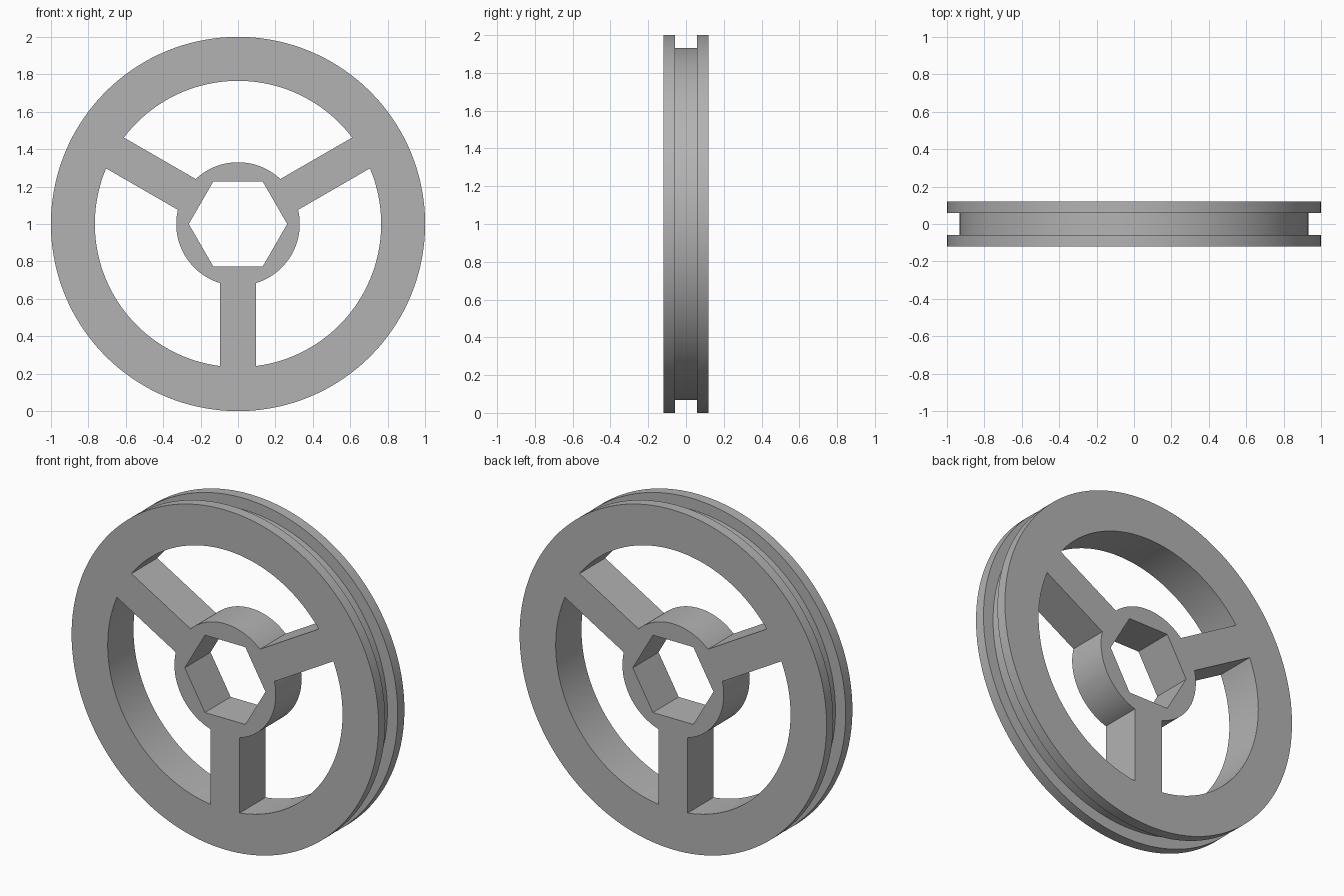
import bpy, bmesh
from math import sin, cos, asin, pi, radians

cube = bpy.data.objects.get("Cube")
if cube:
    bpy.data.objects.remove(cube, do_unlink=True)

SEGMENTS = 144
HALF_DEPTH, HALF_GROOVE = 0.12, 0.058
RIM, GROOVE, RIM_INNER, HUB, HEX = 1.0, 0.933, 0.765, 0.33, 0.263
HALF_SPOKE = 0.095

grey = bpy.data.materials.new("plain grey")
grey.use_nodes = True
colour = (0.45, 0.45, 0.45, 1)
grey.diffuse_color = colour
grey.node_tree.nodes["Principled BSDF"].inputs["Base Color"].default_value = colour


def arc(radius, start, end, count):
    """Points (x, z) on an arc around the axle."""
    angles = [start + (end - start) * i / count for i in range(count + 1)]
    return [(radius * cos(a), radius * sin(a)) for a in angles]


def loft(name, rings):
    """Closed solid along y from rings given as (y, points)."""
    bm = bmesh.new()
    loops = [[bm.verts.new((x, y, z + 1)) for x, z in pts] for y, pts in rings]
    for a, b in zip(loops, loops[1:]):
        for i in range(len(a)):
            j = (i + 1) % len(a)
            bm.faces.new((a[i], a[j], b[j], b[i]))
    bm.faces.new(loops[0])
    bm.faces.new(loops[-1])
    bmesh.ops.recalc_face_normals(bm, faces=bm.faces)
    mesh = bpy.data.meshes.new(name)
    bm.to_mesh(mesh)
    bm.free()
    mesh.materials.append(grey)
    obj = bpy.data.objects.new(name, mesh)
    bpy.context.collection.objects.link(obj)
    return obj


def circle(radius):
    return arc(radius, 0, 2 * pi, SEGMENTS)[:-1]


# Solid pulley disc with a belt groove around its edge
wheel = loft("spoked_pulley_wheel", [
    (-HALF_DEPTH, circle(RIM)), (-HALF_GROOVE, circle(RIM)),
    (-HALF_GROOVE, circle(GROOVE)), (HALF_GROOVE, circle(GROOVE)),
    (HALF_GROOVE, circle(RIM)), (HALF_DEPTH, circle(RIM))])

# Cutters: hexagonal axle hole and the three openings between the spokes
outlines = {"hex_hole_cutter": arc(HEX, 0, 2 * pi, 6)[:-1]}
for n in range(3):
    start = radians(30 + 120 * n)
    end = start + radians(120)
    outer, inner = asin(HALF_SPOKE / RIM_INNER), asin(HALF_SPOKE / HUB)
    outlines[f"opening_cutter_{n + 1}"] = (
        arc(RIM_INNER, start + outer, end - outer, 42)
        + arc(HUB, end - inner, start + inner, 30))

bpy.ops.object.select_all(action='DESELECT')
bpy.context.view_layer.objects.active = wheel
wheel.select_set(True)
for name, outline in outlines.items():
    cutter = loft(name, [(-0.3, outline), (0.3, outline)])
    cutter.hide_render = True
    cut = wheel.modifiers.new(name, 'BOOLEAN')
    cut.operation, cut.solver, cut.object = 'DIFFERENCE', 'EXACT', cutter
    bpy.ops.object.modifier_apply(modifier=cut.name)
    bpy.data.objects.remove(cutter, do_unlink=True)

bpy.ops.object.shade_smooth_by_angle(angle=radians(30))
